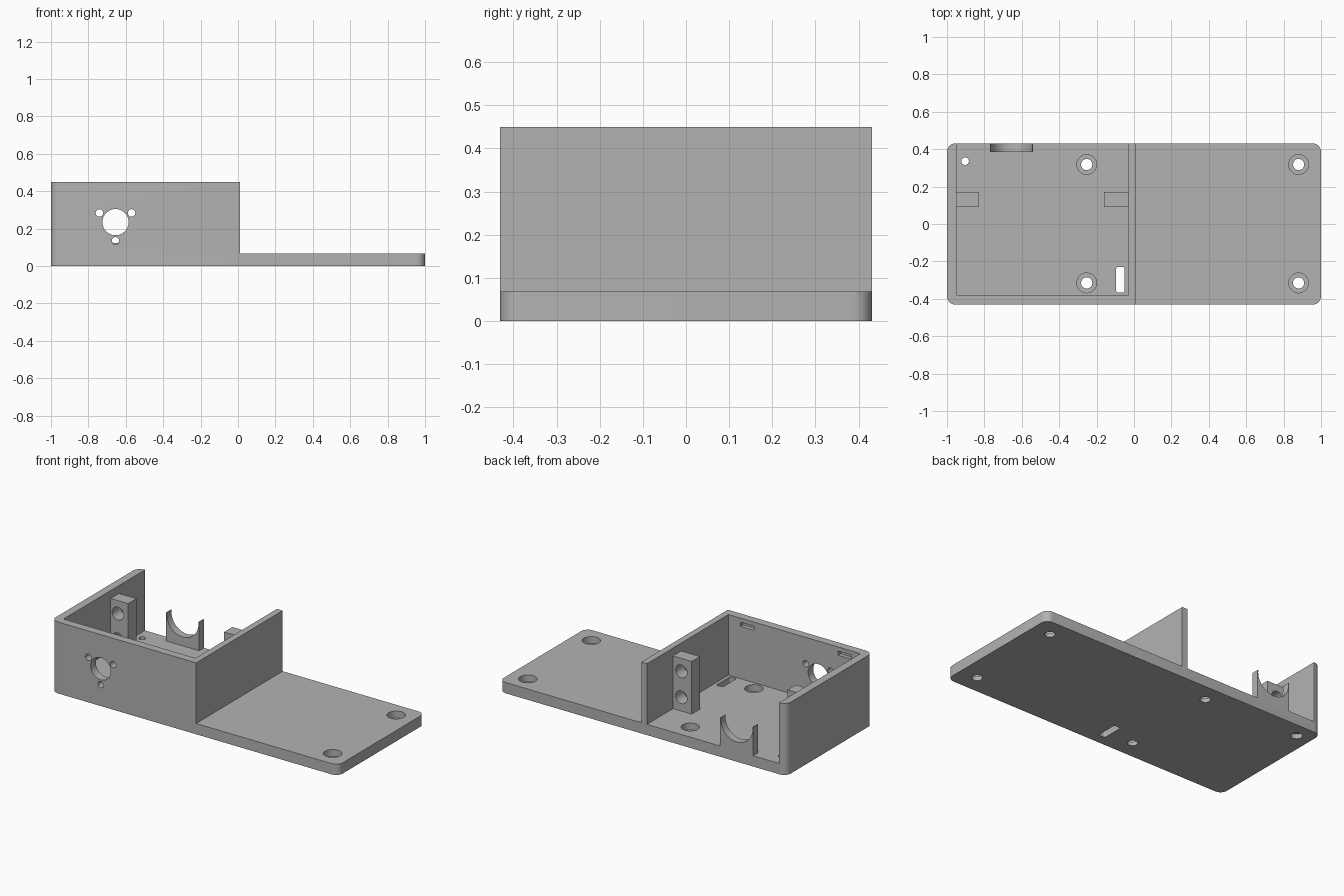
import bpy, bmesh, math
from mathutils import Matrix, Vector

if "Cube" in bpy.data.objects:
    bpy.data.objects.remove(bpy.data.objects["Cube"])

grey = bpy.data.materials.new("plain grey")
grey.use_nodes = True
grey.diffuse_color = (0.45, 0.45, 0.45, 1)
grey.node_tree.nodes["Principled BSDF"].inputs["Base Color"].default_value = grey.diffuse_color

HALF_Y = 0.431      # half depth of the base
FLOOR = 0.068       # floor thickness
TOP = 0.45          # wall height
AXIS = (-0.655, 0.235)  # shaft axis in x, z


def add(name, bm):
    bmesh.ops.recalc_face_normals(bm, faces=bm.faces)
    mesh = bpy.data.meshes.new(name)
    bm.to_mesh(mesh)
    bm.free()
    mesh.materials.append(grey)
    ob = bpy.data.objects.new(name, mesh)
    bpy.context.collection.objects.link(ob)
    return ob


def box(name, x, y, z):
    bm = bmesh.new()
    bmesh.ops.create_cube(bm, size=1)
    for v in bm.verts:
        v.co = Vector([(r[0] + r[1]) / 2 + c * (r[1] - r[0])
                       for r, c in zip((x, y, z), v.co)])
    return add(name, bm)


def round_upright_edges(ob, radius, test):
    bm = bmesh.new()
    bm.from_mesh(ob.data)
    edges = [e for e in bm.edges
             if abs(e.verts[0].co.z - e.verts[1].co.z) > 0.01 and test(e.verts[0].co)]
    bmesh.ops.bevel(bm, geom=edges, offset=radius, segments=8, profile=0.5, affect='EDGES')
    bm.to_mesh(ob.data)
    bm.free()


def rod(radius, start, end):
    """Cylindrical cutter between two points."""
    a, b = Vector(start), Vector(end)
    turn = (b - a).to_track_quat('Z', 'Y').to_matrix().to_4x4()
    bm = bmesh.new()
    bmesh.ops.create_cone(bm, cap_ends=True, segments=40, radius1=radius, radius2=radius,
                          depth=(b - a).length,
                          matrix=Matrix.Translation((a + b) / 2) @ turn)
    return add("cutter", bm)


def cut(ob, cutters):
    """Subtract the cutters, bake the result and drop the cutters."""
    for c in cutters:
        c.hide_render = True
        mod = ob.modifiers.new("cut", 'BOOLEAN')
        mod.operation, mod.solver, mod.object = 'DIFFERENCE', 'EXACT', c
    bpy.context.view_layer.update()
    deps = bpy.context.evaluated_depsgraph_get()
    mesh = bpy.data.meshes.new_from_object(ob.evaluated_get(deps))
    ob.modifiers.clear()
    ob.data = mesh
    for c in cutters:
        bpy.data.objects.remove(c)


def finish(ob):
    bpy.ops.object.select_all(action='DESELECT')
    ob.select_set(True)
    bpy.context.view_layer.objects.active = ob
    bpy.ops.object.shade_smooth_by_angle(angle=math.radians(30))


# Housing: rounded block, hollowed to leave a floor and three walls
housing = box("housing", (-1, 1), (-HALF_Y, HALF_Y), (0, TOP))
round_upright_edges(housing, 0.045, lambda co: True)
cutters = [
    box("cutter", (-0.95, -0.03), (-0.38, 1), (FLOOR, 1)),
    box("cutter", (0.01, 2), (-1, 1), (FLOOR, 1)),
]

# Counterbored mounting holes in the floor
for x in (-0.253, 0.88):
    for y in (-0.315, 0.318):
        cutters += [rod(0.03, (x, y, -0.1), (x, y, 0.2)),
                    rod(0.053, (x, y, 0.025), (x, y, 0.2))]

# Small corner hole, wider below
cutters += [rod(0.02, (-0.903, 0.336, -0.1), (-0.903, 0.336, 0.2)),
            rod(0.033, (-0.903, 0.336, -0.1), (-0.903, 0.336, 0.03))]

# Cable slot with rounded corners
slot = box("cutter", (-0.095, -0.05), (-0.367, -0.23), (-0.1, 0.2))
round_upright_edges(slot, 0.01, lambda co: True)
cutters.append(slot)

# Shaft hole and its three screw holes through the front wall
for radius, dx, dz in ((0.07, 0, 0), (0.02, -0.086, 0.049),
                       (0.02, 0.086, 0.049), (0.02, 0, -0.1)):
    x, z = AXIS[0] + dx, AXIS[1] + dz
    cutters.append(rod(radius, (x, -0.6, z), (x, -0.3, z)))

# Shallow lid pockets near the top of the front wall
for x in (-0.842, -0.162):
    cutters.append(box("cutter", (x - 0.047, x + 0.047), (-0.405, -0.3), (0.398, 0.424)))
cut(housing, cutters)
finish(housing)

# Screw blocks on the side walls, each with two holes
for name, x0, x1, hole_x in (("right_screw_block", -0.95, -0.828, -0.9),
                             ("left_screw_block", -0.16, -0.03, -0.088)):
    block = box(name, (x0, x1), (0.09, 0.172), (FLOOR, 0.4))
    cut(block, [rod(0.04, (hole_x, 0, z), (hole_x, 0.3, z)) for z in (0.155, 0.318)])
    finish(block)

# Shaft cradle at the open back
cradle = box("shaft_cradle", (AXIS[0] - 0.115, AXIS[0] + 0.115), (0.384, HALF_Y), (FLOOR, 0.248))
cut(cradle, [rod(0.111, (AXIS[0], 0.3, AXIS[1]), (AXIS[0], 0.6, AXIS[1]))])
finish(cradle)
